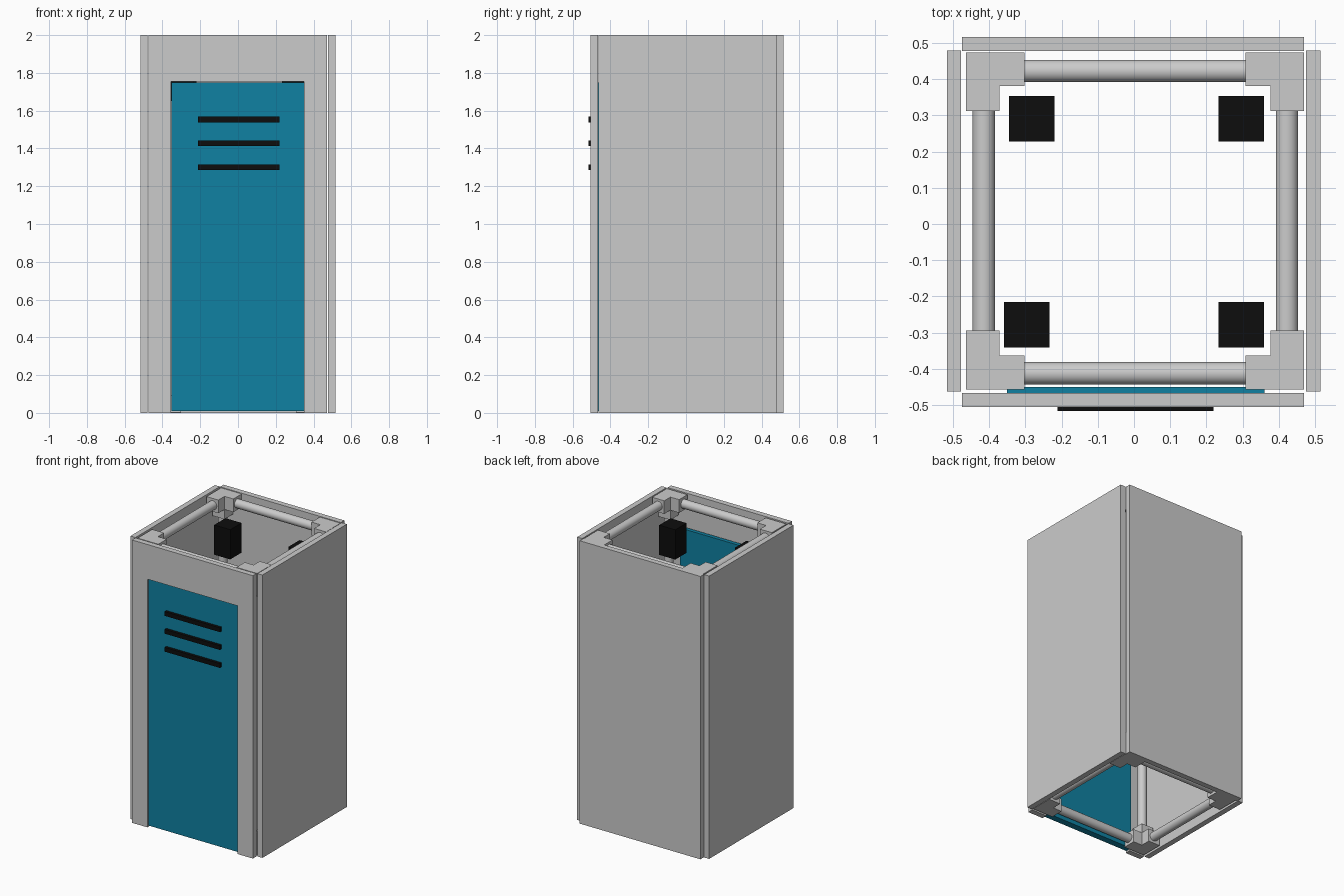
import bpy, bmesh
from mathutils import Vector

if "Cube" in bpy.data.objects:
    bpy.data.objects.remove(bpy.data.objects["Cube"])


def material(name, rgb):
    m = bpy.data.materials.new(name)
    m.diffuse_color = (*rgb, 1)
    m.use_nodes = True
    m.node_tree.nodes["Principled BSDF"].inputs["Base Color"].default_value = m.diffuse_color
    return m


BLUE = material("door_blue", (0.005, 0.22, 0.36))
BLACK = material("black", (0.004, 0.004, 0.004))


def add_object(name, bm, mat=None):
    bmesh.ops.recalc_face_normals(bm, faces=bm.faces[:])
    me = bpy.data.meshes.new(name)
    bm.to_mesh(me)
    bm.free()
    ob = bpy.data.objects.new(name, me)
    bpy.context.collection.objects.link(ob)
    if mat:
        me.materials.append(mat)
    return ob


def box(name, x, y, z, mat=None):
    bm = bmesh.new()
    bmesh.ops.create_cube(bm, size=1)
    for v in bm.verts:
        v.co = [(a + b) / 2 + c * (b - a) for (a, b), c in zip((x, y, z), v.co)]
    return add_object(name, bm, mat)


def pole(name, a, b, r=0.031):
    a, b = Vector(a), Vector(b)
    bpy.ops.mesh.primitive_cylinder_add(
        vertices=32, radius=r, depth=(b - a).length, location=(a + b) / 2,
        rotation=(b - a).to_track_quat('Z', 'Y').to_euler())
    bpy.context.object.name = name
    bpy.ops.object.shade_smooth_by_angle()


def connector(name, corner, size=0.093, arm=0.069):
    """Three-way corner block: a cube with an arm pulled from each inner face."""
    inward = Vector([-1 if corner[0] > 0 else 1, -1 if corner[1] > 0 else 1,
                     -1 if corner[2] > 1 else 1])
    bm = bmesh.new()
    bmesh.ops.create_cube(bm, size=size)
    inner = [f for f in bm.faces if f.normal.dot(inward) > 0]
    normals = [f.normal.copy() for f in inner]
    faces = bmesh.ops.extrude_discrete_faces(bm, faces=inner)["faces"]
    for f, n in zip(faces, normals):
        bmesh.ops.translate(bm, verts=f.verts[:], vec=n * arm)
    bmesh.ops.translate(bm, verts=bm.verts[:], vec=Vector(corner) + inward * size / 2)
    add_object(name, bm)


# Wall panels
box("back_panel", (-0.475, 0.47), (0.478, 0.517), (0, 2))
box("left_panel", (-0.517, -0.478), (-0.463, 0.48), (0, 2))
box("right_panel", (0.476, 0.515), (-0.463, 0.48), (0, 2))

# Front panel: doorway outline, extruded
bm = bmesh.new()
outline = [(-0.475, 0), (-0.355, 0), (-0.355, 1.755), (0.35, 1.755),
           (0.35, 0), (0.47, 0), (0.47, 2), (-0.475, 2)]
face = bm.faces.new([bm.verts.new((x, -0.506, z)) for x, z in outline])
ext = bmesh.ops.extrude_face_region(bm, geom=[face])["geom"]
bmesh.ops.translate(bm, vec=(0, 0.039, 0),
                    verts=[g for g in ext if isinstance(g, bmesh.types.BMVert)])
add_object("front_panel", bm)

# Door and vent slots
box("door", (-0.351, 0.361), (-0.497, -0.45), (0.01, 1.75), BLUE)
for i, z in enumerate((1.553, 1.427, 1.3)):
    box(f"door_vent_{i + 1}", (-0.212, 0.22), (-0.517, -0.492),
        (z - 0.015, z + 0.015), BLACK)

# Frame: corner connectors and tubes
X0, X1, Y0, Y1 = -0.415, 0.423, -0.413, 0.423
for level, zc, zp in (("lower", 0.003, 0.05), ("upper", 1.997, 1.95)):
    for sx, x in (("left", -0.465), ("right", 0.47)):
        for sy, y in (("front", -0.457), ("back", 0.474)):
            connector(f"{level}_{sy}_{sx}_connector", (x, y, zc))
    pole(f"{level}_front_tube", (X0, Y0, zp), (X1, Y0, zp))
    pole(f"{level}_back_tube", (X0, Y1, zp), (X1, Y1, zp))
    pole(f"{level}_left_tube", (X0, Y0, zp), (X0, Y1, zp))
    pole(f"{level}_right_tube", (X1, Y0, zp), (X1, Y1, zp))
for sx, x in (("left", X0), ("right", X1)):
    for sy, y in (("front", Y0), ("back", Y1)):
        pole(f"{sy}_{sx}_upright", (x, y, 0.05), (x, y, 1.95))

# Black blocks hanging inside near the top corners
for name, x, y in (("front_left", -0.297, -0.278), ("front_right", 0.297, -0.278),
                   ("back_left", -0.283, 0.291), ("back_right", 0.297, 0.291)):
    box(f"{name}_block", (x - 0.063, x + 0.063), (y - 0.063, y + 0.063),
        (1.65, 1.86), BLACK)
